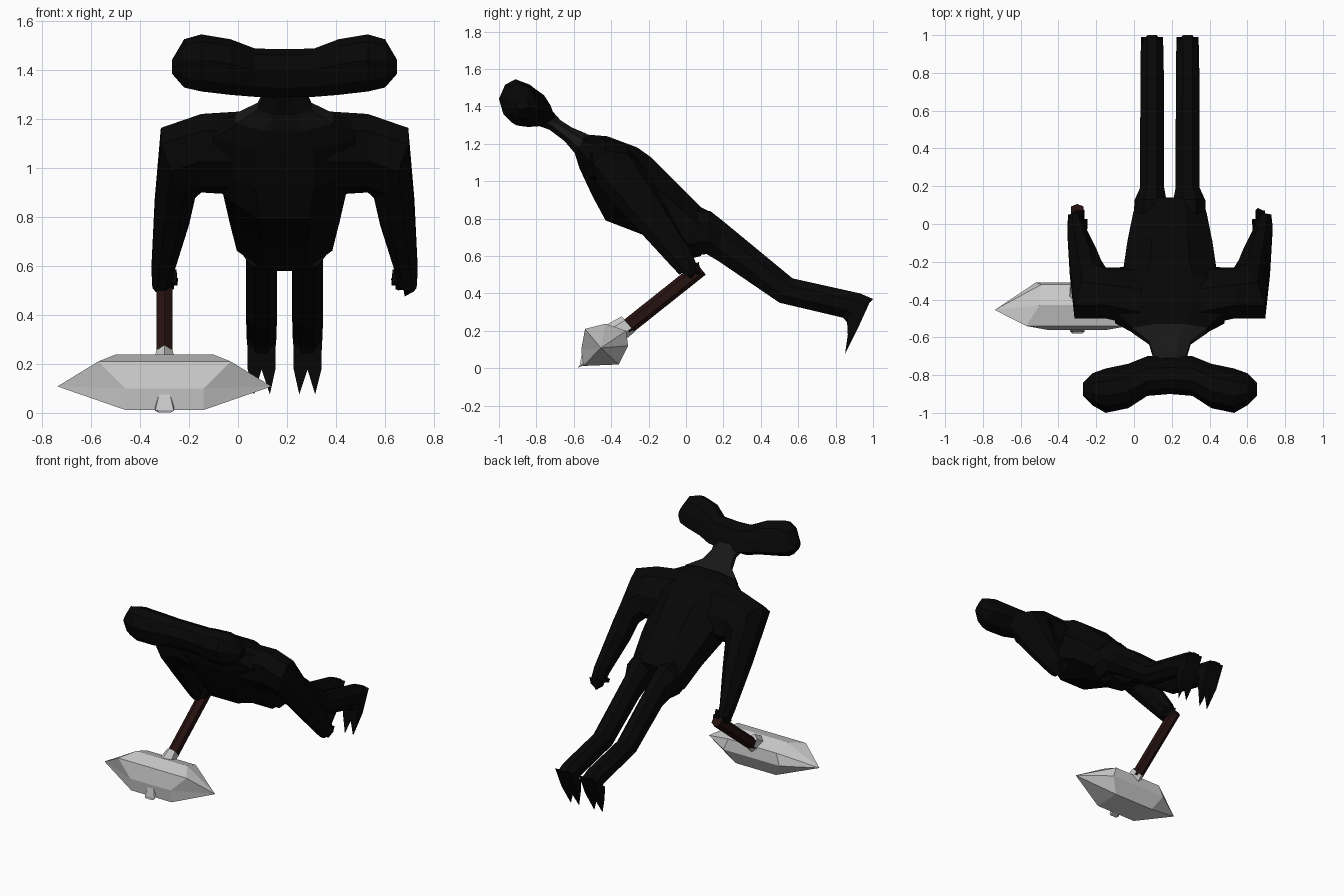
import bpy, bmesh
from math import cos, pi, sin
from mathutils import Vector as V

if "Cube" in bpy.data.objects:
    bpy.data.objects.remove(bpy.data.objects["Cube"])

CX = 0.19      # symmetry plane of the creature
TX = -0.30     # plane of the held tool


def material(name, rgb):
    m = bpy.data.materials.new(name)
    m.diffuse_color = (*rgb, 1)
    m.use_nodes = True
    m.node_tree.nodes["Principled BSDF"].inputs["Base Color"].default_value = m.diffuse_color
    return m


BLACK = material("black hide", (0.002, 0.002, 0.002))
NECK = material("dark grey hide", (0.009, 0.009, 0.009))
WOOD = material("dark wood", (0.019, 0.006, 0.005))


def ring(c, a, b, n=8):
    """n-gon whose flat sides touch the extents c+-a and c+-b"""
    c, a, b = V(c), V(a), V(b)
    k = 1 / cos(pi / n)
    return [c + k * (a * cos((i + .5) * 2 * pi / n) + b * sin((i + .5) * 2 * pi / n)) for i in range(n)]


def slab(d, w, top, bot, n=8):
    """ring across x, spanning from top (y, z) to bottom (y, z)"""
    t, b = V((d, *top)), V((d, *bot))
    return ring((t + b) / 2, (w, 0, 0), (t - b) / 2, n)


def loft(name, rings, mat=None, origin=CX, side=1):
    """skin a list of equal rings; a one-point ring makes a tip"""
    bm = bmesh.new()
    rows = [[bm.verts.new((origin + side * p[0], p[1], p[2])) for p in r] for r in rings]
    for r, q in zip(rows, rows[1:]):
        n = max(len(r), len(q))
        for i in range(n):
            j = (i + 1) % n
            if len(r) == 1:
                bm.faces.new((r[0], q[j], q[i]))
            elif len(q) == 1:
                bm.faces.new((r[i], r[j], q[0]))
            else:
                bm.faces.new((r[i], r[j], q[j], q[i]))
    for r in (rows[0], rows[-1]):
        if len(r) > 2:
            bm.faces.new(r)
    bmesh.ops.recalc_face_normals(bm, faces=bm.faces)
    me = bpy.data.meshes.new(name)
    bm.to_mesh(me)
    bm.free()
    ob = bpy.data.objects.new(name, me)
    bpy.context.collection.objects.link(ob)
    if mat:
        me.materials.append(mat)
    return ob


# Wide hammer-shaped head, lofted sideways
PROFILE = [(-1, .1), (-.72, .75), (-.25, 1), (.4, .75), (.75, .2), (1, -.5), (.3, -.95), (-.4, -1), (-.8, -.6)]
HALF = [(.12, -.91, -.70, 1.29, 1.487), (.22, -.975, -.74, 1.298, 1.525),
        (.34, -1.0, -.765, 1.312, 1.545), (.41, -.96, -.79, 1.328, 1.525),
        (.46, -.91, -.84, 1.385, 1.44)]
sections = [(-d, *r) for d, *r in reversed(HALF)] + [(0, -.90, -.70, 1.29, 1.485)] + HALF
loft("head", [[(d, (y0 + y1) / 2 + u * (y1 - y0) / 2, (z0 + z1) / 2 + v * (z1 - z0) / 2)
               for u, v in PROFILE] for d, y0, y1, z0, z1 in sections], BLACK)

# Neck
loft("neck", [slab(0, .10, (-.71, 1.37), (-.80, 1.30)),
              slab(0, .088, (-.67, 1.325), (-.73, 1.275)),
              slab(0, .11, (-.61, 1.287), (-.65, 1.215)),
              slab(0, .20, (-.53, 1.253), (-.595, 1.15))], NECK)

# Leaning torso
loft("torso", [slab(0, .19, (-.54, 1.25), (-.595, 1.15)),
               slab(0, .29, (-.42, 1.24), (-.57, 1.07)),
               slab(0, .29, (-.26, 1.18), (-.50, .92)),
               slab(0, .25, (-.19, 1.13), (-.43, .79)),
               slab(0, .225, (-.06, 1.0), (-.17, .69)),
               slab(0, .195, (.08, .86), (0, .58)),
               slab(0, .175, (.14, .83), (.08, .60))], BLACK)

for s, label in ((-1, "right"), (1, "left")):
    # Shoulder, arm and hand in one skin
    loft(label + "_arm", [ring((.15, -.385, 1.06), (0, -.12, .135), (0, .09, .09)),
                          ring((.34, -.365, 1.06), (0, -.10, .125), (0, .085, .085)),
                          ring((.435, -.345, 1.02), (.07, -.12, .11), (0, .085, .08)),
                          ring((.46, -.20, .82), (.07, -.04, .03), (0, .075, .055)),
                          ring((.497, -.03, .59), (.046, 0, 0), (0, .052, .04)),
                          ring((.50, .01, .53), (.04, 0, 0), (0, .045, .03))], BLACK, side=s)
    # Two fingers and a thumb
    for k, (x, y, z, tip) in enumerate(((.515, .015, .535, (.49, .03, .475)),
                                        (.48, .035, .545, (.465, .085, .50)),
                                        (.465, -.01, .56, (.435, .02, .55)))):
        loft(f"{label}_finger_{k}", [ring((x, y, z), (.024, 0, 0), (0, .035, .025), 4),
                                     ring((x - .008, y + .012, z - .03), (.02, 0, 0), (0, .025, .01), 4),
                                     [tip]], BLACK, side=s)
    # Trailing leg and foot
    loft(label + "_leg", [slab(.10, .09, (.05, .84), (0, .60)),
                          slab(.103, .085, (.13, .84), (.11, .61)),
                          slab(.094, .064, (.20, .785), (.17, .575)),
                          slab(.094, .063, (.57, .48), (.50, .35)),
                          slab(.094, .061, (.93, .40), (.84, .27)),
                          slab(.094, .058, (1.0, .37), (.87, .235))], BLACK, side=s)
    # Pointed toes
    for k, (x, tx) in enumerate(((.066, .06), (.122, .125))):
        loft(f"{label}_toe_{k}", [slab(x, .03, (.99, .37), (.86, .27), 4),
                                  slab(x, .029, (.92, .215), (.865, .18), 4),
                                  [(tx, .85, .075)]], BLACK, side=s)

# Tool handle and metal collar
perp = V((0, .62, -.786))
loft("handle", [ring((0, y, z), (.033, 0, 0), perp * .036, 6)
                for y, z in ((.08, .533), (-.32, .215))], WOOD, TX)
loft("collar", [ring((0, y, z), (w, 0, 0), perp * h, 6)
                for y, z, w, h in ((-.31, .235, .033, .047), (-.39, .18, .045, .055))], None, TX)

# Double-pointed tool head: (y, z, half length of each long edge)
EDGES = [(-.54, .21, .27), (-.43, .238, .20), (-.32, .20, .19), (-.31, .12, .22),
         (-.36, .02, .16), (-.55, .012, .16), (-.56, .10, .16)]
loft("tool_head", [[(-.437, -.455, .108)], [(-l, y, z) for y, z, l in EDGES],
                   [(l, y, z) for y, z, l in EDGES], [(.437, -.455, .108)]], None, TX)

# Small spike on the front of the tool head
loft("tool_spike", [ring((0, -.54, .10), (.02, 0, 0), (0, .015, .015), 4),
                    ring((0, -.55, .028), (.038, 0, 0), (0, .02, .02), 4),
                    ring((0, -.56, .01), (.025, 0, 0), (0, .02, .008), 4)], None, TX)
